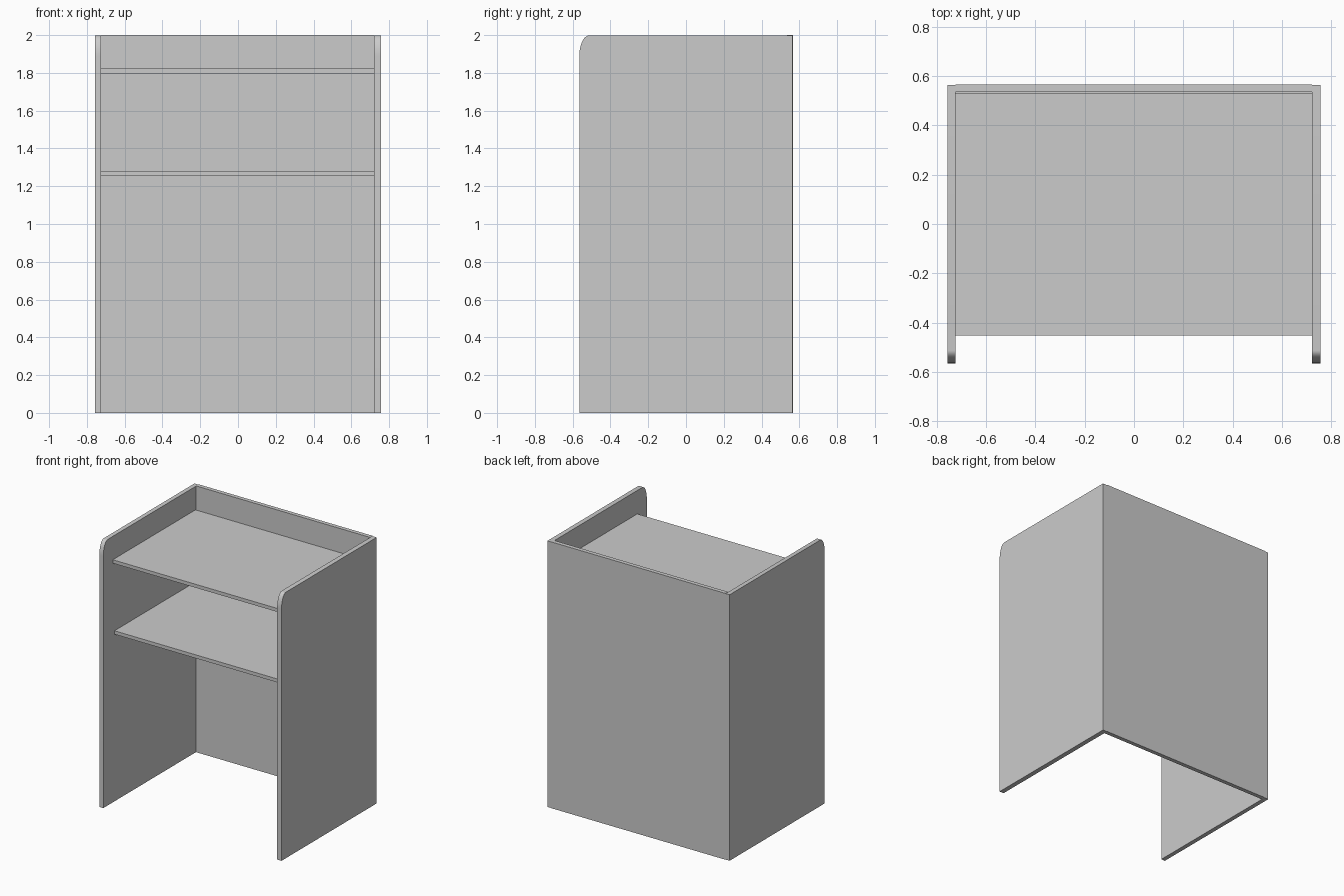
import bpy, bmesh, math

if "Cube" in bpy.data.objects:
    bpy.data.objects.remove(bpy.data.objects["Cube"])


def finish(name, bm):
    bmesh.ops.recalc_face_normals(bm, faces=bm.faces)
    mesh = bpy.data.meshes.new(name)
    bm.to_mesh(mesh)
    bm.free()
    obj = bpy.data.objects.new(name, mesh)
    bpy.context.collection.objects.link(obj)
    return obj


def board(name, lo, hi):
    bm = bmesh.new()
    bmesh.ops.create_cube(bm, size=1)
    for v in bm.verts:
        v.co = [l + (c + 0.5) * (h - l) for c, l, h in zip(v.co, lo, hi)]
    return finish(name, bm)


def side_panel(name, x0, x1):
    # Side profile in YZ with an elliptical upper front corner
    ry, rz, front, top = 0.052, 0.11, -0.565, 1.998
    profile = [(0.564, 0), (0.564, top)]
    for i in range(13):
        a = math.pi / 2 * (1 + i / 12)
        profile.append((front + ry + ry * math.cos(a), top - rz + rz * math.sin(a)))
    profile.append((front, 0))
    bm = bmesh.new()
    face = bm.faces.new([bm.verts.new((x0, y, z)) for y, z in profile])
    ext = bmesh.ops.extrude_face_region(bm, geom=[face])
    for v in ext["geom"]:
        if isinstance(v, bmesh.types.BMVert):
            v.co.x = x1
    obj = finish(name, bm)
    bpy.ops.object.select_all(action='DESELECT')
    bpy.context.view_layer.objects.active = obj
    obj.select_set(True)
    bpy.ops.object.shade_smooth_by_angle(angle=math.radians(30))


# Side panels
side_panel("left_side_panel", -0.757, -0.724)
side_panel("right_side_panel", 0.721, 0.757)

# Back panel sits between the sides
board("back_panel", (-0.724, 0.535, 0), (0.721, 0.566, 2.0))

# Shelf and worktop
board("upper_shelf", (-0.724, -0.452, 1.796), (0.721, 0.529, 1.822))
board("worktop", (-0.724, -0.432, 1.255), (0.721, 0.535, 1.281))
